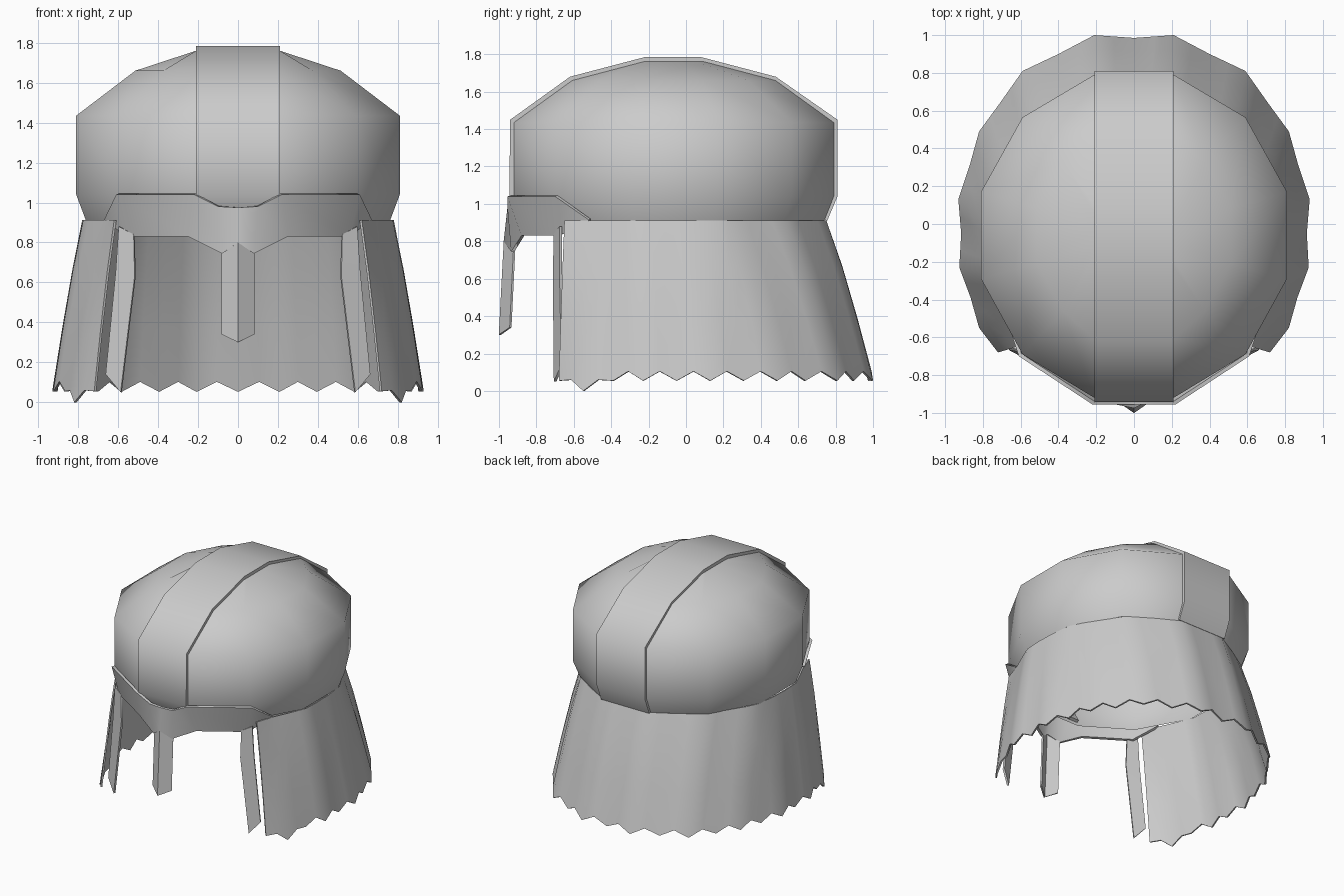
import bpy, bmesh, math

cube = bpy.data.objects.get("Cube")
if cube:
    bpy.data.objects.remove(cube, do_unlink=True)

steel = bpy.data.materials.new("steel_grey")
steel.use_nodes = True
GREY = (0.6, 0.6, 0.6, 1)
steel.diffuse_color = GREY
steel.node_tree.nodes["Principled BSDF"].inputs["Base Color"].default_value = GREY


def mirrored(half):
    """Extend a half row that starts at the middle to both sides."""
    left = [p for p in half if p[0] > 0]
    middle = [p for p in half if p[0] == 0]
    return [(-p[0], p[1], p[2]) for p in reversed(left)] + middle + left


def sheet(name, rows, thickness=0.0, offset=-1, closed=False, cap=False):
    """Skin a list of equally long rows of points."""
    mesh = bpy.data.meshes.new(name)
    bm = bmesh.new()
    grid = [[bm.verts.new(p) for p in row] for row in rows]
    count = len(grid[0])
    for a, b in zip(grid, grid[1:]):
        for i in range(count if closed else count - 1):
            j = (i + 1) % count
            bm.faces.new((a[i], a[j], b[j], b[i]))
    if cap:
        bm.faces.new(grid[-1])
    bmesh.ops.recalc_face_normals(bm, faces=bm.faces)
    bm.to_mesh(mesh)
    bm.free()
    mesh.materials.append(steel)
    obj = bpy.data.objects.new(name, mesh)
    bpy.context.collection.objects.link(obj)
    bpy.ops.object.select_all(action="DESELECT")
    obj.select_set(True)
    bpy.context.view_layer.objects.active = obj
    if thickness:
        mod = obj.modifiers.new("thickness", "SOLIDIFY")
        mod.thickness = thickness
        mod.offset = offset
        bpy.ops.object.modifier_apply(modifier=mod.name)
    bpy.ops.object.shade_smooth_by_angle(angle=math.radians(66))
    return obj


# Domed bowl: twelve-sided rings, never narrower than the centre band
BAND = 0.21
MID_Y = -0.065
outline = [(0.21, 0.79), (0.59, 0.565), (0.81, 0.17),
           (0.81, -0.29), (0.59, -0.69), (0.21, -0.92)]
rings = []
for z, s in [(0.91, 0.94), (1.04, 1), (1.435, 1), (1.66, 0.635), (1.76, 0.19)]:
    rings.append(mirrored([(max(x * s, BAND), MID_Y + (y - MID_Y) * s, z)
                           for x, y in outline]))
sheet("bowl", rings, closed=True, cap=True)

# Raised band running over the crown from front to back
arch = [(-0.89, 0.94), (-0.945, 1.04), (-0.94, 1.45), (-0.62, 1.68), (-0.22, 1.785),
        (0.08, 1.785), (0.48, 1.68), (0.81, 1.45), (0.81, 1.04), (0.755, 0.91)]
sheet("crown_band", [[(-BAND, y, z), (BAND, y, z)] for y, z in arch], 0.03)

# Brow plate wrapping the front, dipping to a point in the middle
brow_top = [(0, -0.955, 0.975), (0.1, -0.955, 0.98), (0.22, -0.955, 1.04),
            (0.61, -0.70, 1.04), (0.67, -0.52, 0.915)]
brow_low = [(0, -0.975, 0.80), (0.08, -0.935, 0.745), (0.25, -0.88, 0.83),
            (0.56, -0.68, 0.83), (0.66, -0.52, 0.905)]
sheet("brow_plate", [mirrored(brow_top), mirrored(brow_low)], 0.02)

# Ridged nose guard
nose_top = [(0, -0.968, 0.81), (0.08, -0.918, 0.75)]
nose_low = [(0, -0.995, 0.30), (0.08, -0.938, 0.34)]
sheet("nose_guard", [mirrored(nose_top), mirrored(nose_low)], 0.012, 0)

# Neck curtain: hem x, y and top x, y from the back centre to the front edge
folds = [(0, 0.985, 0, 0.75), (0.21, 1.0, 0.19, 0.75), (0.40, 0.90, 0.36, 0.655),
         (0.59, 0.81, 0.54, 0.54), (0.71, 0.64, 0.64, 0.38), (0.82, 0.49, 0.71, 0.27),
         (0.87, 0.31, 0.755, 0.18), (0.93, 0.13, 0.775, 0.02),
         (0.915, -0.05, 0.78, -0.12), (0.925, -0.23, 0.775, -0.26),
         (0.865, -0.39, 0.72, -0.39), (0.82, -0.55, 0.67, -0.50),
         (0.72, -0.68, 0.62, -0.65)]
hem = []
for i, fold in enumerate(folds):
    hem.append((*fold, 0.0 if i == len(folds) - 2 else 0.055))
    if i + 1 < len(folds):
        between = [(a + b) / 2 for a, b in zip(fold, folds[i + 1])]
        hem.append((*between, 0.105 if i < len(folds) - 3 else 0.06))
TOP_Z = 0.912
rows = []
for drop, flare in [(0, 0), (0.3, 0.35), (0.65, 0.69), (1, 1)]:
    rows.append(mirrored([(tx + (hx - tx) * flare, ty + (hy - ty) * flare,
                           TOP_Z + (hz - TOP_Z) * drop)
                          for hx, hy, tx, ty, hz in hem]))
sheet("neck_curtain", rows, 0.012)

# Narrow cheek strips just inside the curtain's front edges
for side, label in [(1, "left"), (-1, "right")]:
    strip = [[(0.52, -0.70, 0.84), (0.595, -0.67, 0.88)],
             [(0.515, -0.705, 0.63), (0.61, -0.67, 0.65)],
             [(0.585, -0.70, 0.05), (0.66, -0.66, 0.14)]]
    sheet(label + "_cheek_strip",
          [[(side * x, y, z) for x, y, z in row] for row in strip], 0.015, 0)
